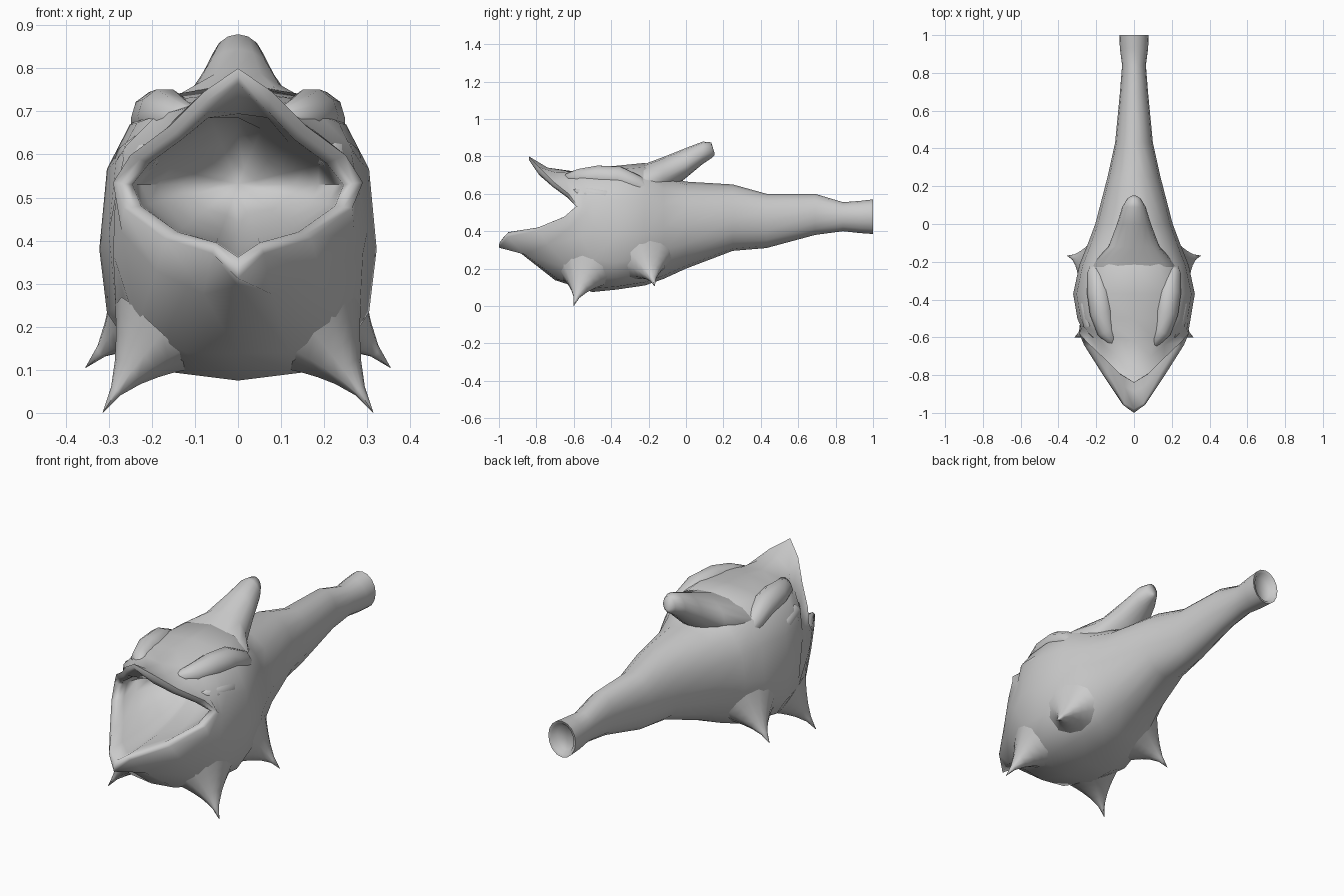
import bpy, bmesh
from math import sin, cos, pi
from mathutils import Vector
from mathutils.bvhtree import BVHTree

if "Cube" in bpy.data.objects:
    bpy.data.objects.remove(bpy.data.objects["Cube"])

HALF = 8  # segments from top to bottom of a half section


def loft(name, rings, mirror=False, angle=75):
    """Skin a list of closed rings, capping both ends."""
    bm = bmesh.new()
    vr = [[bm.verts.new(p) for p in r] for r in rings]
    n = len(vr[0])
    for a, b in zip(vr, vr[1:]):
        for i in range(n):
            j = (i + 1) % n
            bm.faces.new((a[i], a[j], b[j], b[i]))
    for r in (vr[0], vr[-1]):
        c = bm.verts.new(sum((v.co for v in r), Vector()) / n)
        for i in range(n):
            bm.faces.new((r[i], r[(i + 1) % n], c))
    bmesh.ops.remove_doubles(bm, verts=bm.verts, dist=0.0005)
    bmesh.ops.recalc_face_normals(bm, faces=bm.faces)
    me = bpy.data.meshes.new(name)
    bm.to_mesh(me)
    tree = BVHTree.FromBMesh(bm)
    bm.free()
    ob = bpy.data.objects.new(name, me)
    bpy.context.collection.objects.link(ob)
    bpy.ops.object.select_all(action='DESELECT')
    ob.select_set(True)
    bpy.context.view_layer.objects.active = ob
    bpy.ops.object.shade_smooth_by_angle(angle=angle * pi / 180)
    if mirror:
        m = ob.modifiers.new("Mirror", 'MIRROR')
        m.use_mirror_merge = False
    return tree


def full(half):
    """Mirror a half ring (top to bottom) into a closed ring."""
    half = [Vector(p) for p in half]
    return half + [Vector((-p.x, p.y, p.z)) for p in half[-2:0:-1]]


def section(y, top, bot, w, mid, n=2.0):
    """Superellipse section in the xz plane with its widest point at mid."""
    pts = []
    for i in range(HALF + 1):
        a = pi * i / HALF
        s, c = max(sin(a), 0), cos(a)
        if i in (0, HALF):
            s = 0
        h = (top - mid) if c > 0 else (mid - bot)
        pts.append((w * s ** (2 / n), y,
                    mid + (1 if c > 0 else -1) * h * abs(c) ** (2 / n)))
    return full(pts)


# Body: recessed tail end, tail, belly and head
rings = [section(y, *r) for y, *r in (
    (0.97, 0.535, 0.415, 0.05, 0.48),
    (0.995, 0.555, 0.40, 0.062, 0.48),
    (1.0, 0.57, 0.385, 0.077, 0.48),
    (0.93, 0.562, 0.39, 0.075, 0.48),
    (0.84, 0.555, 0.40, 0.063, 0.48),
    (0.69, 0.60, 0.38, 0.075, 0.49),
    (0.43, 0.60, 0.31, 0.10, 0.46, 2.1),
    (0.25, 0.65, 0.295, 0.14, 0.46, 2.1),
    (0.0, 0.665, 0.20, 0.205, 0.43, 2.2),
    (-0.12, 0.70, 0.145, 0.25, 0.41, 2.3),
    (-0.22, 0.765, 0.11, 0.29, 0.39, 2.5),
    (-0.37, 0.75, 0.088, 0.322, 0.38, 2.8),
    (-0.50, 0.745, 0.075, 0.30, 0.42, 2.8))]

# Jaw rings fan out from the mouth corner to the upper and lower lips
jaw = [(0, -.62, .72), (.10, -.60, .72), (.19, -.575, .69), (.26, -.55, .62), (.285, -.535, .50),
       (.29, -.56, .37), (.235, -.62, .20), (.12, -.68, .14), (0, -.70, .138)]
muzzle = [(0, -.74, .74), (.09, -.70, .715), (.16, -.64, .67), (.24, -.58, .60), (.28, -.555, .515),
          (.27, -.62, .42), (.19, -.74, .33), (.08, -.86, .275), (0, -.90, .295)]
lip = [(0, -.84, .80), (.08, -.79, .745), (.16, -.71, .665), (.25, -.625, .598), (.29, -.58, .535),
       (.265, -.64, .475), (.17, -.79, .405), (.06, -.955, .37), (0, -1, .312)]
rings += [full(h) for h in (jaw, muzzle, lip)]

# Rounded inner lip edge, then a bowl-shaped mouth cavity
edge = [(0, -.825, .765), (.07, -.785, .70), (.13, -.71, .635), (.205, -.635, .58),
        (.245, -.58, .53), (.225, -.645, .48), (.14, -.79, .42), (.05, -.95, .395), (0, -.98, .362)]
rim = full(edge)
rings.append([(a + b) / 2 + Vector((0, -.008, 0)) for a, b in zip(full(lip), rim)])
rings.append(rim)
back = Vector((0, -0.36, 0.53))
for t in (0.15, 0.4, 0.65, 0.85, 0.98):
    k = (1 - t * t) ** 0.5
    ring = []
    for p in rim:
        y = p.y + (back.y - p.y) * t
        z = back.z + (p.z - back.z) * k
        ring.append(Vector((p.x * k, y, min(z, 0.685 + max(0, -0.74 - y) * 0.6))))
    rings.append(ring)
body = loft("body", rings)

# Swept-back head horn
loft("head_horn", [section(y, *r) for y, *r in (
    (-0.34, 0.715, 0.56, 0.14, 0.63),
    (-0.22, 0.76, 0.54, 0.23, 0.64),
    (-0.12, 0.797, 0.59, 0.135, 0.68),
    (0.0, 0.845, 0.685, 0.090, 0.75),
    (0.09, 0.879, 0.76, 0.062, 0.81),
    (0.135, 0.875, 0.79, 0.035, 0.83),
    (0.152, 0.82, 0.805, 0.008, 0.812))])


def circle(centre, radius, normal, sides):
    q = Vector(normal).to_track_quat('Z', 'Y')
    return [Vector(centre) + q @ Vector((radius * cos(2 * pi * k / sides),
                                         radius * sin(2 * pi * k / sides), 0))
            for k in range(sides)]


def spike(name, base, tip, radius, normal):
    """Flared spike whose base ring is snapped onto the body surface."""
    c, t = body.find_nearest(Vector(base))[0], Vector(tip)
    foot = [body.find_nearest(p)[0] for p in circle(c, radius, normal, 12)]
    out = []
    for f in (0, 0.12, 0.26, 0.45, 0.7, 1):
        mid = c.lerp(t, f)
        out.append([mid + (p - c) * ((1 - f) ** 1.7 + 0.006) for p in foot])
    loft(name, out, mirror=True)


# Spiky feet
spike("front_spike", (0.235, -0.565, 0.14), (0.314, -0.6, 0.001), 0.135, (0.72, -0.1, -0.69))
spike("rear_spike", (0.255, -0.18, 0.22), (0.354, -0.168, 0.105), 0.13, (0.85, 0.12, -0.5))


def tube(name, path, sides=10):
    """Mirrored pair of round tubes through (x, y, z, radius) points."""
    pts = [Vector(p[:3]) for p in path]
    n = len(pts) - 1
    loft(name, [circle(p, path[i][3], pts[min(i + 1, n)] - pts[max(i - 1, 0)], sides)
                for i, p in enumerate(pts)], mirror=True)


# Heavy brows and lower eyelid folds, sunk into the head
tube("brow", [(.09, -.66, .685, .015), (.145, -.57, .685, .05), (.17, -.47, .69, .064),
              (.185, -.36, .685, .064), (.20, -.26, .65, .05), (.20, -.17, .58, .02)])
tube("eyelid", [(.19, -.62, .61, .015), (.225, -.53, .60, .045),
                (.24, -.43, .585, .048), (.24, -.32, .54, .02)])
